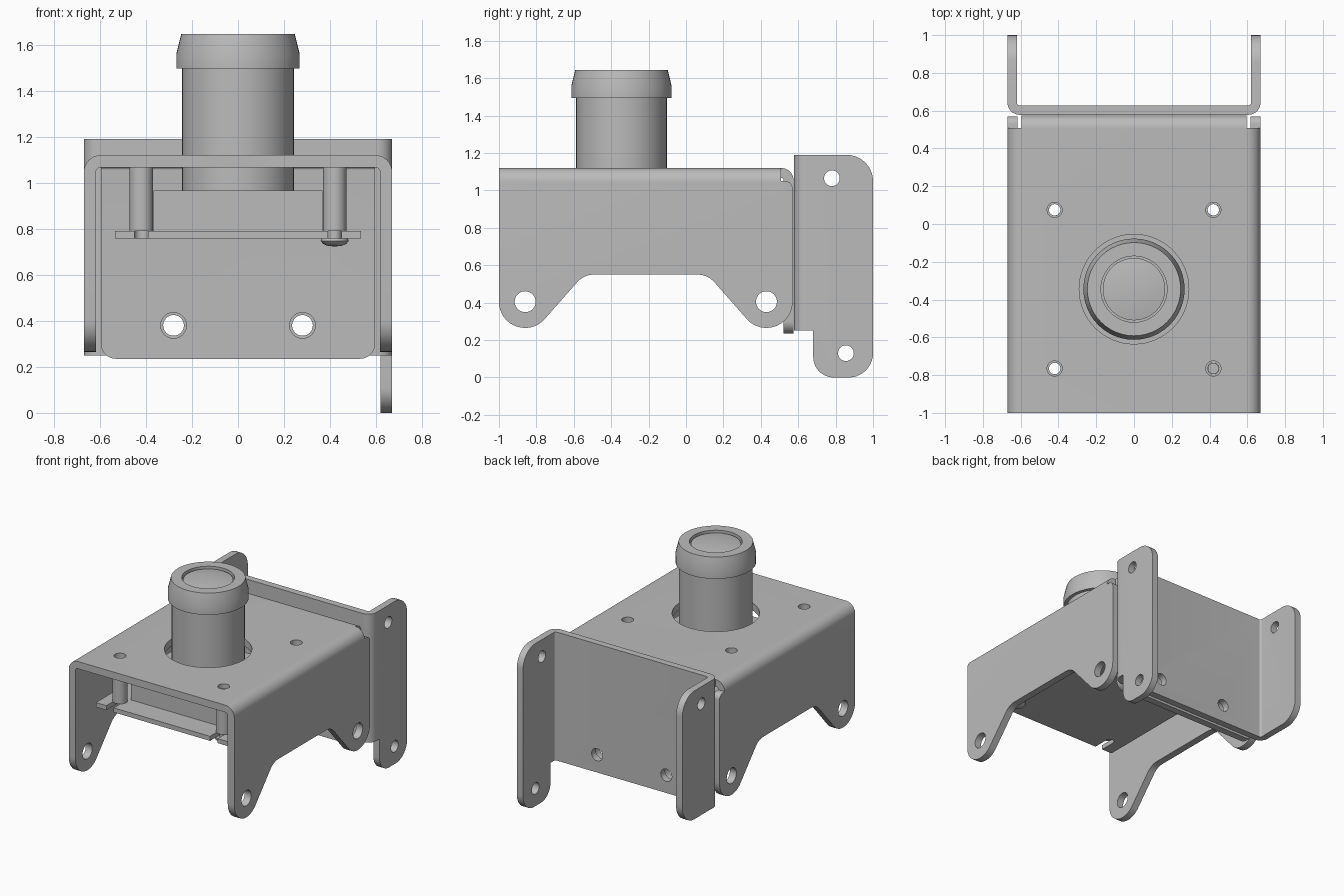
import bpy, bmesh
from math import pi, sin, cos, tan, radians
from mathutils import Vector

if "Cube" in bpy.data.objects:
    bpy.data.objects.remove(bpy.data.objects["Cube"])

grey = bpy.data.materials.new("plain grey")
grey.use_nodes = True
grey.diffuse_color = (0.5, 0.5, 0.5, 1)
grey.node_tree.nodes["Principled BSDF"].inputs["Base Color"].default_value = (0.5, 0.5, 0.5, 1)


def finish(name, bm):
    bmesh.ops.remove_doubles(bm, verts=bm.verts, dist=0.0005)
    bmesh.ops.recalc_face_normals(bm, faces=bm.faces)
    mesh = bpy.data.meshes.new(name)
    bm.to_mesh(mesh)
    bm.free()
    mesh.materials.append(grey)
    ob = bpy.data.objects.new(name, mesh)
    bpy.context.collection.objects.link(ob)
    return ob


def rounded(corners, steps=10):
    """Outline from (u, v, radius) corners with each corner filleted."""
    out = []
    for i, (u, v, r) in enumerate(corners):
        p = Vector((u, v))
        if not r:
            out.append(p)
            continue
        a = (Vector(corners[i - 1][:2]) - p).normalized()
        b = (Vector(corners[(i + 1) % len(corners)][:2]) - p).normalized()
        half = a.angle(b) / 2
        centre = p + (a + b).normalized() * r / sin(half)
        start = p + a * r / tan(half) - centre
        end = p + b * r / tan(half) - centre
        sweep = pi - 2 * half
        for k in range(steps + 1):
            t = k / steps
            out.append(centre + (start * sin((1 - t) * sweep) + end * sin(t * sweep)) / sin(sweep))
    clean = [p for i, p in enumerate(out) if (p - out[i - 1]).length > 0.001]
    return clean


def circle(u, v, r, n=32):
    return [Vector((u + r * cos(2 * pi * k / n), v + r * sin(2 * pi * k / n))) for k in range(n)]


def prism(name, outline, axis, lo, hi):
    place = {"x": lambda p, d: (d, p.x, p.y),
             "y": lambda p, d: (p.x, d, p.y),
             "z": lambda p, d: (p.x, p.y, d)}[axis]
    bm = bmesh.new()
    low = [bm.verts.new(place(p, lo)) for p in outline]
    high = [bm.verts.new(place(p, hi)) for p in outline]
    bm.faces.new(low)
    bm.faces.new(high)
    for i in range(len(low)):
        bm.faces.new((low[i - 1], low[i], high[i], high[i - 1]))
    return finish(name, bm)


def cut(ob, outline, axis, lo, hi, operation="DIFFERENCE"):
    cutter = prism("cutter", outline, axis, lo, hi)
    cutter.hide_render = True
    mod = ob.modifiers.new("cut", "BOOLEAN")
    mod.operation, mod.solver, mod.object = operation, "EXACT", cutter
    bpy.context.view_layer.objects.active = ob
    bpy.ops.object.modifier_apply(modifier=mod.name)
    bpy.data.objects.remove(cutter)


def lathe(name, profile, x, y, closed=False):
    bm = bmesh.new()
    vs = [bm.verts.new((x + r, y, z)) for r, z in profile]
    pairs = list(zip(vs, vs[1:])) + ([(vs[-1], vs[0])] if closed else [])
    edges = [bm.edges.new(p) for p in pairs]
    bmesh.ops.spin(bm, geom=vs + edges, cent=(x, y, 0), axis=(0, 0, 1),
                   angle=2 * pi, steps=48, use_duplicate=False)
    return finish(name, bm)


def channel(half, base, end, t, r):
    """U-shaped sheet profile: base is the web, end is the tip of the arms."""
    inner = base + (t if end > base else -t)
    h = half - t
    return rounded([(-half, end, 0), (-half, base, r), (half, base, r), (half, end, 0),
                    (h, end, 0), (h, inner, r - t), (-h, inner, r - t), (-h, end, 0)])


T = 0.053
SENSOR_Y = -0.345
MOUNTS = [(sx * 0.42, SENSOR_Y + sy * 0.42) for sx in (-1, 1) for sy in (-1, 1)]
parts = []

# Main cover: folded channel trimmed to the side silhouette
cover = prism("main_cover", channel(0.67, 1.12, 0, T, 0.075), "y", -1.1, 0.7)
leg = [(0.57, 0.265, 0.139), (0.367, 0.265, 0.139), (0.116, 0.55, 0.12)]
front_leg = [(-0.43 - y, z, r) for y, z, r in reversed(leg)]
side = [(-1, 1.3, 0), (0.508, 1.3, 0), (0.508, 1.05, 0), (0.57, 1.05, 0.04)] + leg + front_leg
cut(cover, rounded(side), "x", -1, 1, "INTERSECT")
for y in (-0.86, 0.43):
    cut(cover, circle(y, 0.405, 0.056), "x", -1, 1)
for x, y in MOUNTS:
    cut(cover, circle(x, y, 0.04), "z", 1, 1.3)
cut(cover, circle(0, SENSOR_Y, 0.29, 64), "z", 1, 1.3)
parts.append(cover)

# Rear flange folded down from the cover
fold = rounded([(0.508, 1.12, 0), (0.575, 1.12, 0.066), (0.575, 0.1, 0),
                (0.575 - T, 0.1, 0), (0.575 - T, 1.067, 0.012), (0.508, 1.067, 0)])
flange = prism("rear_flange", fold, "x", -0.7, 0.7)
cut(flange, rounded([(-0.595, 1.3, 0), (0.595, 1.3, 0), (0.595, 0.235, 0.065),
                     (-0.595, 0.235, 0.065)]), "y", 0.3, 0.8, "INTERSECT")
for x in (-0.28, 0.28):
    cut(flange, circle(x, 0.38, 0.056), "y", 0.3, 0.8)
parts.append(flange)

# Rear mounting bracket, with one arm reaching lower than the other
bracket = prism("rear_bracket", channel(0.67, 0.578, 1.2, 0.05, 0.065), "z", -0.1, 1.3)
arm = [(0.5, 1.19, 0), (1, 1.19, 0.14), (1, 0, 0.13), (0.68, 0, 0.11),
       (0.68, 0.25, 0), (0.5, 0.25, 0)]
cut(bracket, rounded(arm), "x", -1, 1, "INTERSECT")
short_end = [(0.66, -0.1, 0), (1.1, -0.1, 0), (1.1, 0.45, 0), (1.0, 0.45, 0),
             (1.0, 0.251, 0.14), (0.66, 0.251, 0)]
cut(bracket, rounded(short_end), "x", -0.9, -0.4)
cut(bracket, circle(0.78, 1.065, 0.042), "x", -1, 1)
cut(bracket, circle(0.855, 0.13, 0.042), "x", 0, 1)
for x in (-0.28, 0.28):
    cut(bracket, circle(x, 0.38, 0.045), "y", 0.5, 0.8)
parts.append(bracket)


def square(half):
    return rounded([(-half, SENSOR_Y - half, 0), (half, SENSOR_Y - half, 0),
                    (half, SENSOR_Y + half, 0), (-half, SENSOR_Y + half, 0)])


# Circuit board with open slots at the front and holes at the back
board = prism("circuit_board", square(0.535), "z", 0.757, 0.79)
for x, y in MOUNTS:
    if y < SENSOR_Y:
        slot = rounded([(x - 0.03, -1, 0), (x + 0.03, -1, 0),
                        (x + 0.03, y + 0.03, 0.029), (x - 0.03, y + 0.03, 0.029)])
        cut(board, slot, "z", 0.6, 0.9)
    else:
        cut(board, circle(x, y, 0.03), "z", 0.6, 0.9)
parts.append(board)

# Lens holder and barrel
parts.append(prism("lens_holder", square(0.367), "z", 0.79, 0.967))
barrel = [(0, 0.96), (0.243, 0.96), (0.243, 1.495), (0.268, 1.495), (0.268, 1.56),
          (0.247, 1.645), (0.175, 1.645), (0.175, 1.61), (0.165, 1.61), (0.165, 1.63),
          (0.12, 1.637), (0.06, 1.642), (0, 1.643)]
parts.append(lathe("lens_barrel", barrel, 0, SENSOR_Y))

# Standoffs and the single screw
for x, y in MOUNTS:
    parts.append(lathe("standoff", [(0.03, 0.79), (0.051, 0.79), (0.051, 1.068), (0.03, 1.068)],
                       x, y, closed=True))
screw = [(0, 0.723), (0.03, 0.725), (0.05, 0.734), (0.061, 0.747), (0.058, 0.757),
         (0.029, 0.757), (0.029, 1.09), (0, 1.09)]
parts.append(lathe("screw", screw, 0.42, SENSOR_Y - 0.42))

for ob in bpy.context.selected_objects:
    ob.select_set(False)
for ob in parts:
    ob.select_set(True)
bpy.context.view_layer.objects.active = cover
bpy.ops.object.shade_smooth_by_angle(angle=radians(30))
